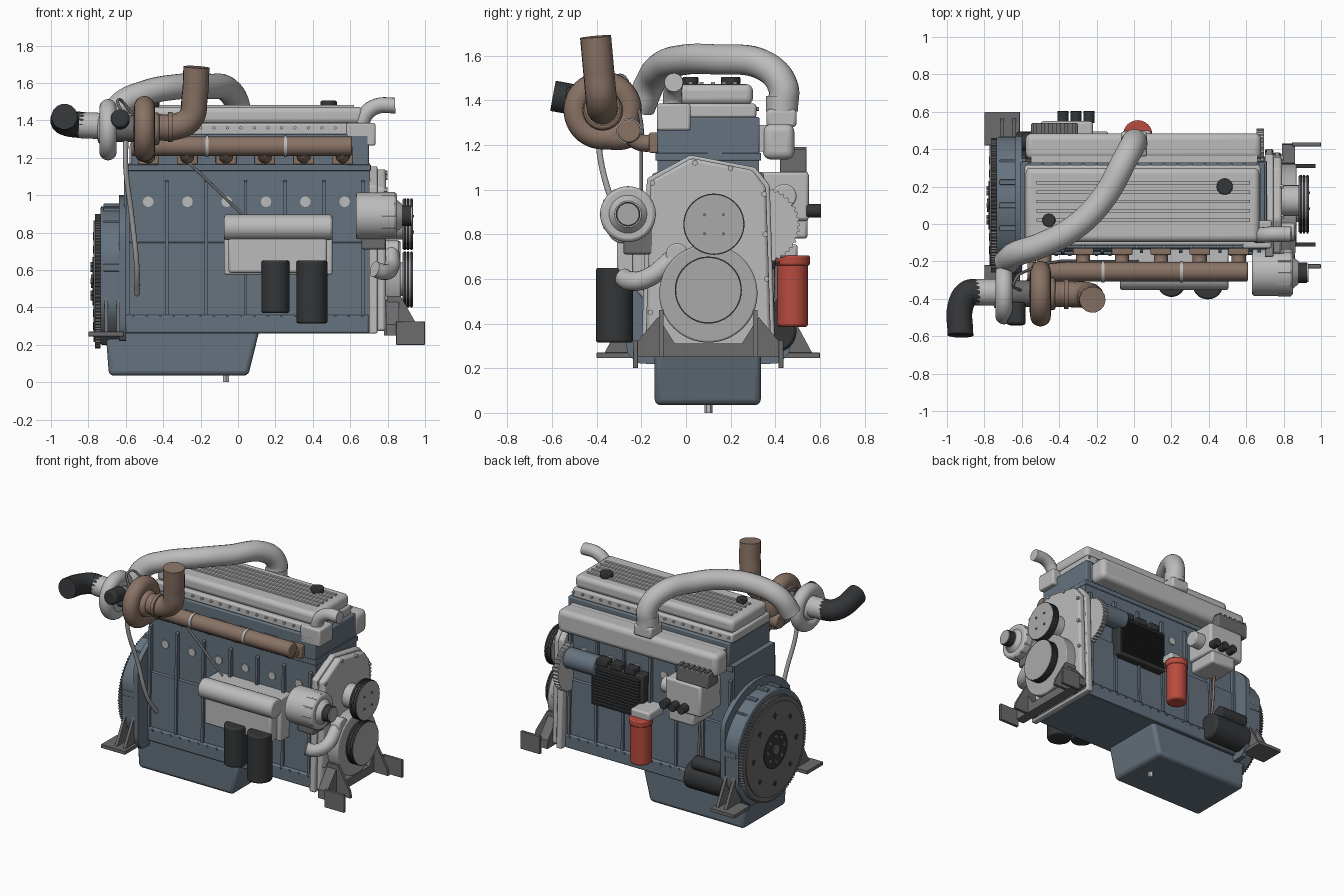
import bpy, bmesh, math
from mathutils import Vector

if "Cube" in bpy.data.objects:
    bpy.data.objects.remove(bpy.data.objects["Cube"])

def mat(name, r, g, b):
    m = bpy.data.materials.new(name)
    m.diffuse_color = (r, g, b, 1)
    m.use_nodes = True
    m.node_tree.nodes["Principled BSDF"].inputs["Base Color"].default_value = m.diffuse_color
    return m

BLUE = mat("blue_paint", .13, .17, .21)
LIGHT = mat("cast_alloy", .5, .5, .5)
MID = mat("steel", .15, .15, .155)
FACE = mat("pulley_face", .4, .4, .4)
DARK = mat("black", .035, .037, .04)
BROWN = mat("hot_iron", .25, .17, .13)
RED = mat("red", .48, .07, .05)
CY = .1   # engine centreline in y

def finish(name, bm, m, bevel=0, seg=2):
    me = bpy.data.meshes.new(name)
    bmesh.ops.recalc_face_normals(bm, faces=bm.faces)
    bm.to_mesh(me); bm.free()
    o = bpy.data.objects.new(name, me)
    bpy.context.collection.objects.link(o)
    me.materials.append(m)
    if bevel:
        b = o.modifiers.new("bevel", 'BEVEL')
        b.width, b.segments, b.limit_method = bevel, seg, 'ANGLE'
    return o

def prism(name, pts, axis, a, b, m, bevel=0, seg=2):
    """Extrude a 2D outline along an axis: x -> (y,z), y -> (x,z), z -> (x,y)."""
    at = {'x': lambda p, t: (t, p[0], p[1]), 'y': lambda p, t: (p[0], t, p[1]),
          'z': lambda p, t: (p[0], p[1], t)}[axis]
    bm = bmesh.new()
    lo = [bm.verts.new(at(p, a)) for p in pts]
    hi = [bm.verts.new(at(p, b)) for p in pts]
    bm.faces.new(lo); bm.faces.new(hi)
    for i in range(len(pts)):
        j = (i + 1) % len(pts)
        bm.faces.new((lo[i], lo[j], hi[j], hi[i]))
    return finish(name, bm, m, bevel, seg)

def box(name, x0, x1, y0, y1, z0, z1, m, bevel=0, seg=2):
    return prism(name, [(x0, y0), (x1, y0), (x1, y1), (x0, y1)], 'z', z0, z1, m, bevel, seg)

def cyl(name, p, q, r, m, r2=None, n=32, bevel=0):
    p, q = Vector(p), Vector(q)
    bm = bmesh.new()
    bmesh.ops.create_cone(bm, cap_ends=True, segments=n, radius1=r, radius2=r if r2 is None else r2, depth=(q - p).length)
    M = (q - p).to_track_quat('Z', 'Y').to_matrix()
    for v in bm.verts:
        v.co = M @ v.co + (p + q) / 2
    return finish(name, bm, m, bevel)

def tube(name, pts, r, m, res=6):
    cu = bpy.data.curves.new(name, 'CURVE')
    cu.dimensions, cu.bevel_depth, cu.bevel_resolution = '3D', r, res
    cu.resolution_u, cu.use_fill_caps = 10, True
    s = cu.splines.new('BEZIER')
    s.bezier_points.add(len(pts) - 1)
    for b, p in zip(s.bezier_points, pts):
        b.co = p
        b.handle_left_type = b.handle_right_type = 'AUTO'
    o = bpy.data.objects.new(name, cu)
    bpy.context.collection.objects.link(o)
    cu.materials.append(m)

def ring(name, loc, R, r, m):
    bpy.ops.mesh.primitive_torus_add(location=loc, rotation=(0, math.pi / 2, 0), major_radius=R,
                                     minor_radius=r, major_segments=48, minor_segments=20)
    bpy.context.object.name = name
    bpy.context.object.data.materials.append(m)

def gear(name, cy, cz, r, n, x0, x1, m):
    pts = [(cy + (r - (i % 4 > 1) * .01) * math.cos(i * math.pi / 2 / n),
            cz + (r - (i % 4 > 1) * .01) * math.sin(i * math.pi / 2 / n)) for i in range(4 * n)]
    prism(name, pts, 'x', x0, x1, m)

# Block, pan rail, sump, head
half = [(.25, .26), (.25, .37), (.243, .745), (.228, .75), (.228, 1.17)]
prism("block", [(CY + d, z) for d, z in half] + [(CY - d, z) for d, z in reversed(half)], 'x', -.61, .705, BLUE)
prism("pan_rail", [(-.6, .262), (.7, .262), (.7, .36), (-.6, .36)], 'y', CY - .265, CY + .265, BLUE, .01)
prism("oil_sump", [(-.71, .3), (-.69, .035), (.055, .035), (.12, .3)], 'y', -.14, .335, BLUE, .025, 3)
cyl("drain_plug", (-.065, CY, 0), (-.065, CY, .05), .018, LIGHT, n=6)
box("cylinder_head", -.57, .7, -.13, .33, 1.16, 1.325, BLUE, .008)
box("head_gasket_deck", -.6, .71, -.137, .337, 1.13, 1.165, BLUE, .004)
for s, side in ((-1, "front"), (1, "back")):
    for i in range(7):
        x = -.59 + i * .21
        prism(f"{side}_block_rib", [(CY + s * .2, .36), (CY + s * .265, .36), (CY + s * .258, .75),
              (CY + s * .25, 1.07), (CY + s * .2, 1.09)], 'x', x - .009, x + .009, BLUE)
    for i in range(6):
        x = -.48 + i * .21
        cyl(f"{side}_core_plug", (x, CY + s * .2, .965), (x, CY + s * .236, .965), .028, LIGHT)
    for i in range(18):
        x = -.56 + i * .072
        cyl(f"{side}_rail_bolt", (x, CY + s * .25, .345), (x, CY + s * .272, .345), .01, BLUE, n=6)
        y = CY + s * .215
        cyl(f"{side}_cover_bolt", (x, y, 1.36), (x, y + s * .012, 1.36), .009, LIGHT, n=6)

# Rocker cover with ribs and caps
box("rocker_cover_base", -.585, .675, -.115, .315, 1.32, 1.385, LIGHT, .012)
box("rocker_cover", -.58, .67, -.095, .3, 1.38, 1.472, LIGHT, .03, 4)
for i in range(5):
    y = .02 + i * .05
    box("rocker_cover_rib", -.52, .62, y - .009, y + .009, 1.46, 1.482, LIGHT)
cyl("oil_filler_cap", (.485, .2, 1.47), (.485, .2, 1.505), .043, DARK, bevel=.006)
cyl("breather_cap", (-.455, .02, 1.47), (-.455, .02, 1.505), .035, DARK, bevel=.006)
box("thermostat_housing", .58, .735, -.13, .02, 1.265, 1.385, LIGHT, .01)
tube("coolant_outlet", [(.66, -.06, 1.38), (.68, -.06, 1.43), (.74, -.055, 1.475), (.84, -.055, 1.48)], .042, LIGHT)

# Flywheel housing, flywheel
def disc_outline(r, lim, z0, n=48):
    return [(CY + max(-lim, min(lim, r * math.cos(a))), z0 + r * math.sin(a))
            for a in (2 * math.pi * i / n for i in range(n))]
prism("housing_flange", [(y, max(z, .22)) for y, z in disc_outline(.455, .37, .545)], 'x', -.635, -.6, BLUE)
prism("flywheel_housing", [(y, max(z, .2)) for y, z in disc_outline(.395, .365, .545)], 'x', -.735, -.63, BLUE, .008)
gear("ring_gear", CY, .54, .36, 110, -.765, -.735, MID)
cyl("flywheel", (-.73, CY, .54), (-.772, CY, .54), .325, MID, n=64)
cyl("flywheel_hub", (-.77, CY, .54), (-.778, CY, .54), .13, DARK)
for i in range(8):
    a = i * math.pi / 4
    c, s = math.cos(a), math.sin(a)
    cyl("flywheel_bolt", (-.77, CY + .09 * c, .54 + .09 * s), (-.788, CY + .09 * c, .54 + .09 * s), .014, MID, n=6)
    cyl("flywheel_hole", (-.77, CY + .24 * c, .54 + .24 * s), (-.774, CY + .24 * c, .54 + .24 * s), .022, DARK, n=4)
cyl("crank_pilot", (-.77, CY, .54), (-.785, CY, .54), .035, MID)
for i in range(9):
    a = math.radians(10 + i * 20)
    y, z = CY + .36 * math.cos(a), .545 + .39 * math.sin(a)
    box("housing_lug", -.72, -.63, y - .014, y + .014, z - .02, z + .02, BLUE, .004)

# Timing cover and pulleys
cover = [(-.2, .26), (-.175, 1.05), (.02, 1.155), (.31, 1.1), (.375, 1.02), (.4, .26)]
prism("timing_case", cover, 'x', .7, .745, LIGHT, .008)
prism("timing_cover", [(CY + (y - CY) * .94, .69 + (z - .69) * .97) for y, z in cover], 'x', .74, .79, LIGHT, .014)
for y, z in ((-.15, 1.03), (.04, 1.12), (.2, 1.095), (.35, .98), (.355, .8), (.36, .6), (-.155, .85), (-.16, .45)):
    cyl("cover_bolt", (.78, y, z), (.8, y, z), .013, LIGHT, n=6)
cyl("crank_damper", (.78, CY, .535), (.87, CY, .535), .22, FACE, n=64, bevel=.008)
for nm, y, z, r in (("crank_pulley", CY, .55, .15), ("fan_pulley", .125, .845, .137)):
    cyl(nm + "_shaft", (.78, y, z), (.9, y, z), r * .6, LIGHT)
    for x in (.885, .903, .921):
        cyl(nm + "_groove", (x, y, z), (x + .012, y, z), r, DARK, n=48)
    cyl(nm, (.88, y, z), (.936, y, z), r * .96, FACE, n=48)
for i in range(4):
    a = math.pi / 4 + i * math.pi / 2
    p = (.125 + .06 * math.cos(a), .845 + .06 * math.sin(a))
    cyl("fan_pulley_bolt", (.93, *p), (.942, *p), .008, MID, n=6)
cyl("water_pump", (.78, -.04, .71), (.86, -.04, .71), .05, LIGHT, bevel=.008)
tube("water_inlet", [(.73, -.28, .605), (.775, -.25, .59), (.815, -.17, .605), (.82, -.06, .69)], .043, LIGHT)
gear("drive_gear", .34, .84, .17, 40, .655, .695, LIGHT)
cyl("auxiliary_drive", (.42, .38, .92), (.66, .38, .92), .07, BLUE, bevel=.01)

# Alternator
ay, az = -.26, .89
cyl("alternator", (.63, ay, az), (.85, ay, az), .125, LIGHT, n=48, bevel=.015)
for i in range(12):
    a = i * math.pi / 6
    p = (ay + .117 * math.cos(a), az + .117 * math.sin(a))
    cyl("alternator_fin", (.77, *p), (.84, *p), .01, LIGHT, n=8)
cyl("alternator_nose", (.85, ay, az), (.88, ay, az), .085, LIGHT, .06)
cyl("alternator_pulley", (.88, ay, az), (.925, ay, az), .055, DARK)
cyl("alternator_pulley_face", (.92, ay, az), (.932, ay, az), .05, FACE)
box("alternator_bracket", .66, .79, -.28, -.07, .71, .9, MID, .01)

# Engine mounts, mirrored about the centreline
for s, side in ((-1, "front"), (1, "back")):
    Y = lambda d: CY + s * d
    def sbox(n, x0, x1, d0, d1, z0, z1):
        box(f"{side}_{n}", x0, x1, *sorted((Y(d0), Y(d1))), z0, z1, MID, .003)
    sbox("rear_mount_plate", -.8, -.61, .32, .5, .245, .27)
    for x in (-.715, -.65):
        prism(f"{side}_rear_mount_gusset", [(Y(.3), .26), (Y(.47), .26), (Y(.34), .5), (Y(.3), .5)], 'x', x, x + .02, MID)
    sbox("fore_mount_pad", .845, 1.0, .315, .337, .2, .325)
    prism(f"{side}_fore_mount_arm", [(Y(0), .25), (Y(.33), .25), (Y(.325), .31), (Y(.225), .43), (Y(.15), .31), (Y(0), .31)], 'x', .79, .86, MID)
    prism(f"{side}_fore_mount_web", [(.78, .25), (.97, .25), (.96, .3), (.87, .46), (.78, .46)], 'y', Y(.2), Y(.22), MID)

# Oil cooler and filters
box("oil_cooler", -.05, .475, -.31, -.1, .585, .8, LIGHT, .012)
box("oil_cooler_plate", -.075, .505, -.24, -.1, .575, .88, LIGHT, .01)
cyl("oil_cooler_tube", (-.075, -.285, .828), (.505, -.285, .828), .068, LIGHT, bevel=.012)
cyl("small_oil_filter", (.2, -.315, .37), (.2, -.315, .65), .075, DARK, bevel=.01)
cyl("large_oil_filter", (.395, -.32, .315), (.395, -.32, .65), .083, DARK, bevel=.01)

# Exhaust manifold and turbocharger
cyl("exhaust_manifold", (-.57, -.255, 1.262), (.61, -.255, 1.262), .052, BROWN, bevel=.008)
for x in (-.165, .255):
    cyl("manifold_joint", (x - .008, -.255, 1.262), (x + .008, -.255, 1.262), .057, LIGHT)
for i in range(6):
    x = -.48 + i * .208
    tube("exhaust_port", [(x, -.25, 1.25), (x, -.215, 1.215), (x, -.12, 1.21)], .038, BROWN, 4)
    box("exhaust_flange", x - .055, x + .055, -.165, -.125, 1.165, 1.255, BROWN, .006)
tx, ty, tz = -.5, -.373, 1.355
ring("turbine_volute", (tx, ty, tz), .12, .055, BROWN)
tube("turbine_foot", [(-.5, -.25, 1.25), (-.5, -.28, 1.235), (-.5, -.36, 1.235)], .055, BROWN)
cyl("turbine_body", (-.56, ty, tz), (-.42, ty, tz), .105, BROWN, .085, bevel=.01)
cyl("turbo_core", (-.68, ty, tz), (-.54, ty, tz), .07, MID)
ring("compressor_volute", (-.695, ty, 1.35), .118, .046, LIGHT)
cyl("compressor_body", (-.65, ty, tz), (-.75, ty, tz), .11, LIGHT, .075, bevel=.01)
cyl("compressor_inlet", (-.73, -.365, 1.37), (-.85, -.365, 1.375), .07, LIGHT)
tube("air_inlet_hose", [(-.83, -.365, 1.375), (-.885, -.37, 1.38), (-.925, -.43, 1.39), (-.928, -.595, 1.42)], .07, DARK)
cyl("wastegate_actuator", (-.63, -.42, 1.4), (-.63, -.54, 1.41), .05, DARK, bevel=.012)
tube("exhaust_outlet", [(-.45, -.375, 1.365), (-.34, -.375, 1.365), (-.255, -.38, 1.41), (-.232, -.39, 1.52), (-.222, -.405, 1.685)], .07, BROWN)
cyl("outlet_clamp", (-.375, -.375, 1.365), (-.35, -.375, 1.365), .08, BROWN)
tube("oil_drain_line", [(-.6, -.39, 1.3), (-.6, -.385, 1.15), (-.57, -.32, .9), (-.54, -.24, .6), (-.54, -.14, .47)], .014, FACE, 3)
tube("oil_feed_line", [(-.6, -.36, 1.4), (-.64, -.31, 1.51), (-.55, -.24, 1.42), (-.4, -.2, 1.3), (-.27, -.2, 1.18), (.02, -.2, .9)], .008, MID, 3)

# Intake manifold and charge pipe
box("intake_manifold", -.58, .68, .345, .485, 1.135, 1.295, LIGHT, .035, 4)
box("intake_flange", -.55, .66, .32, .37, 1.17, 1.29, LIGHT)
box("intake_elbow_base", -.07, .07, .36, .495, 1.28, 1.36, LIGHT, .015)
cyl("pipe_collar", (0, .43, 1.35), (0, .43, 1.42), .072, LIGHT)
tube("charge_pipe", [(0, .435, 1.38), (0, .435, 1.46), (-.04, .36, 1.55), (-.17, .13, 1.583), (-.32, -.02, 1.58),
                     (-.5, -.115, 1.545), (-.63, -.16, 1.48), (-.685, -.205, 1.37)], .068, LIGHT, 8)

# Back side: control unit, fuel pump, fuel filter, starter, dipstick
box("control_unit", .06, .47, .3, .4, .645, .95, DARK, .01)
for i in range(12):
    z = .67 + i * .0215
    box("control_unit_fin", .08, .45, .395, .42, z, z + .009, DARK)
for i in range(3):
    box("control_unit_plug", .12 + i * .11, .2 + i * .11, .34, .41, .94, .985, DARK, .005)
box("fuel_pump", -.5, -.22, .3, .55, .86, 1.08, LIGHT, .015)
box("fuel_pump_base", -.44, -.24, .3, .545, .78, .88, LIGHT, .015)
cyl("fuel_pump_drive", (-.24, .44, .97), (-.14, .44, .97), .055, LIGHT, bevel=.008)
box("pump_controller", -.55, -.3, .42, .54, 1.075, 1.18, MID, .008)
for i in range(6):
    box("controller_fin", -.54 + i * .042, -.52 + i * .042, .43, .54, 1.17, 1.19, MID)
for x in (-.38, -.31, -.24):
    cyl("pump_outlet", (x, .54, .905), (x, .605, .905), .03, DARK, bevel=.004)
box("fuel_filter_head", -.06, .09, .3, .5, .695, .755, LIGHT, .012)
cyl("fuel_filter", (.02, .477, .385), (.02, .477, .69), .07, RED, bevel=.012)
cyl("fuel_filter_rim", (.02, .477, .66), (.02, .477, .705), .078, RED, bevel=.008)
cyl("starter_motor", (-.63, .4, .365), (-.32, .4, .365), .095, DARK, bevel=.015)
cyl("starter_solenoid", (-.6, .44, .475), (-.38, .44, .475), .048, DARK, bevel=.008)
tube("dipstick", [(-.36, .36, .36), (-.37, .385, .5), (-.38, .39, .7), (-.38, .4, .85)], .009, BROWN, 3)

# Smooth the round parts, keep hard edges
bpy.ops.object.select_all(action='DESELECT')
for o in bpy.data.objects:
    if o.type == 'MESH':
        o.select_set(True)
        bpy.context.view_layer.objects.active = o
bpy.ops.object.shade_smooth_by_angle(angle=math.radians(35))
